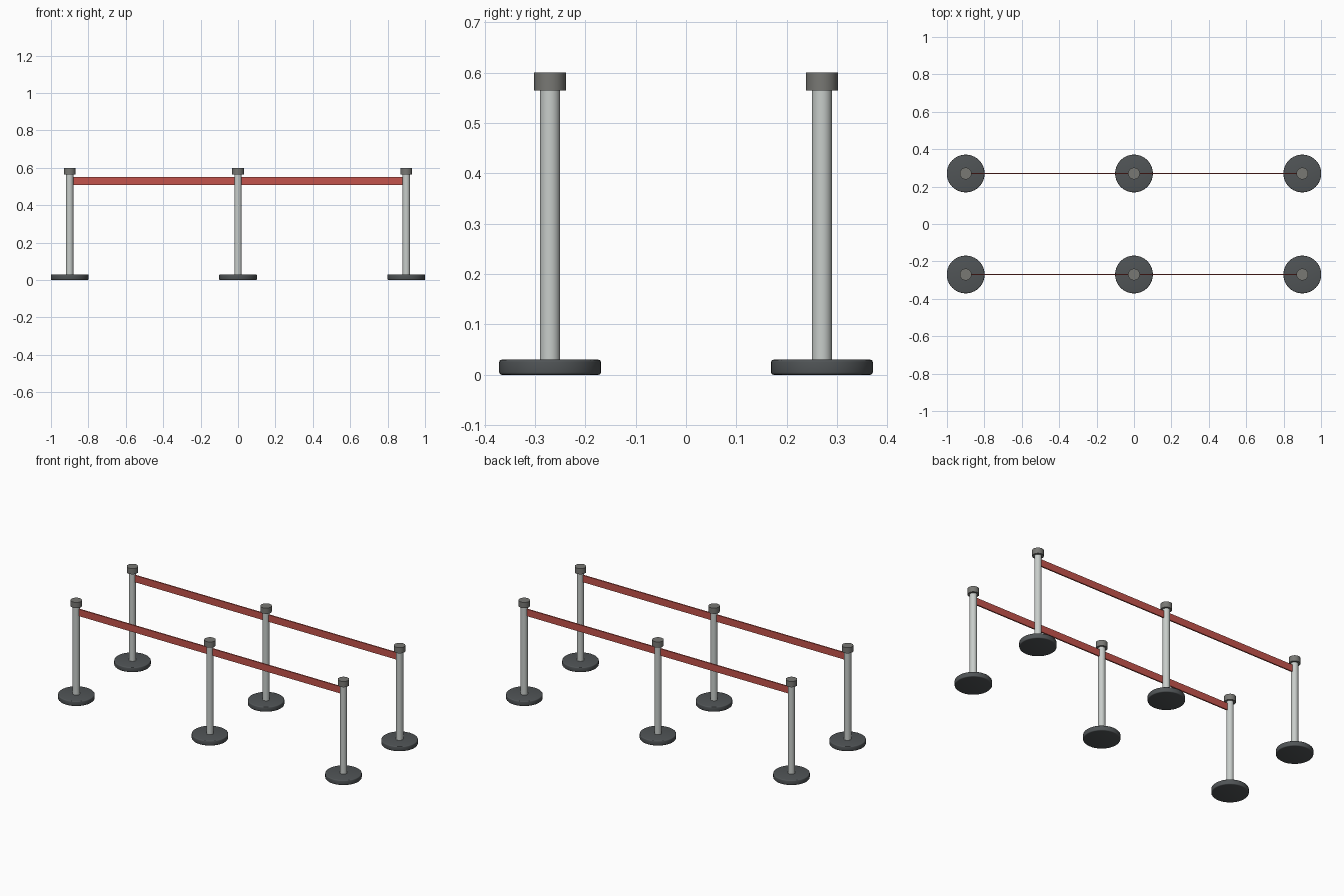
import bpy, math

if "Cube" in bpy.data.objects:
    bpy.data.objects.remove(bpy.data.objects["Cube"])


def lin(c):
    c /= 255
    return c / 12.92 if c <= 0.04045 else ((c + 0.055) / 1.055) ** 2.4


def material(name, r, g, b):
    m = bpy.data.materials.new(name)
    m.diffuse_color = (lin(r), lin(g), lin(b), 1)
    m.use_nodes = True
    m.node_tree.nodes["Principled BSDF"].inputs["Base Color"].default_value = m.diffuse_color
    return m


steel = material("brushed steel", 200, 205, 202)
dark = material("dark base grey", 80, 84, 86)
grey = material("cap grey", 120, 120, 116)
red = material("belt red", 196, 84, 76)


def finish(o, name, mat, bevel=0):
    o.name = name
    o.data.materials.append(mat)
    if bevel:
        b = o.modifiers.new("bevel", 'BEVEL')
        b.width = bevel
        b.segments = 3
        b.limit_method = 'ANGLE'
        b.angle_limit = math.radians(40)
        bpy.ops.object.modifier_apply(modifier="bevel")
    bpy.ops.object.shade_smooth_by_angle(angle=math.radians(35))


def cylinder(name, x, y, z0, z1, r, mat, bevel=0):
    bpy.ops.mesh.primitive_cylinder_add(vertices=40, radius=r, depth=z1 - z0,
                                        location=(x, y, (z0 + z1) / 2))
    finish(bpy.context.object, name, mat, bevel)


POSTS = (-0.9, 0, 0.9)
for y, side in ((-0.27, "front"), (0.27, "back")):
    # posts: weighted base, tube and cap
    for i, x in enumerate(POSTS, 1):
        cylinder(f"{side}_base_{i}", x, y, 0, 0.03, 0.101, dark, 0.005)
        cylinder(f"{side}_pole_{i}", x, y, 0.028, 0.567, 0.02, steel)
        cylinder(f"{side}_cap_{i}", x, y, 0.565, 0.6, 0.0315, grey)
    # belts stretched between neighbouring posts
    for i, (a, b) in enumerate(zip(POSTS, POSTS[1:]), 1):
        bpy.ops.mesh.primitive_cube_add(size=1, location=((a + b) / 2, y, 0.53))
        o = bpy.context.object
        o.scale = (b - a - 0.036, 0.008, 0.042)
        bpy.ops.object.transform_apply(location=False, rotation=False, scale=True)
        finish(o, f"{side}_belt_{i}", red)
